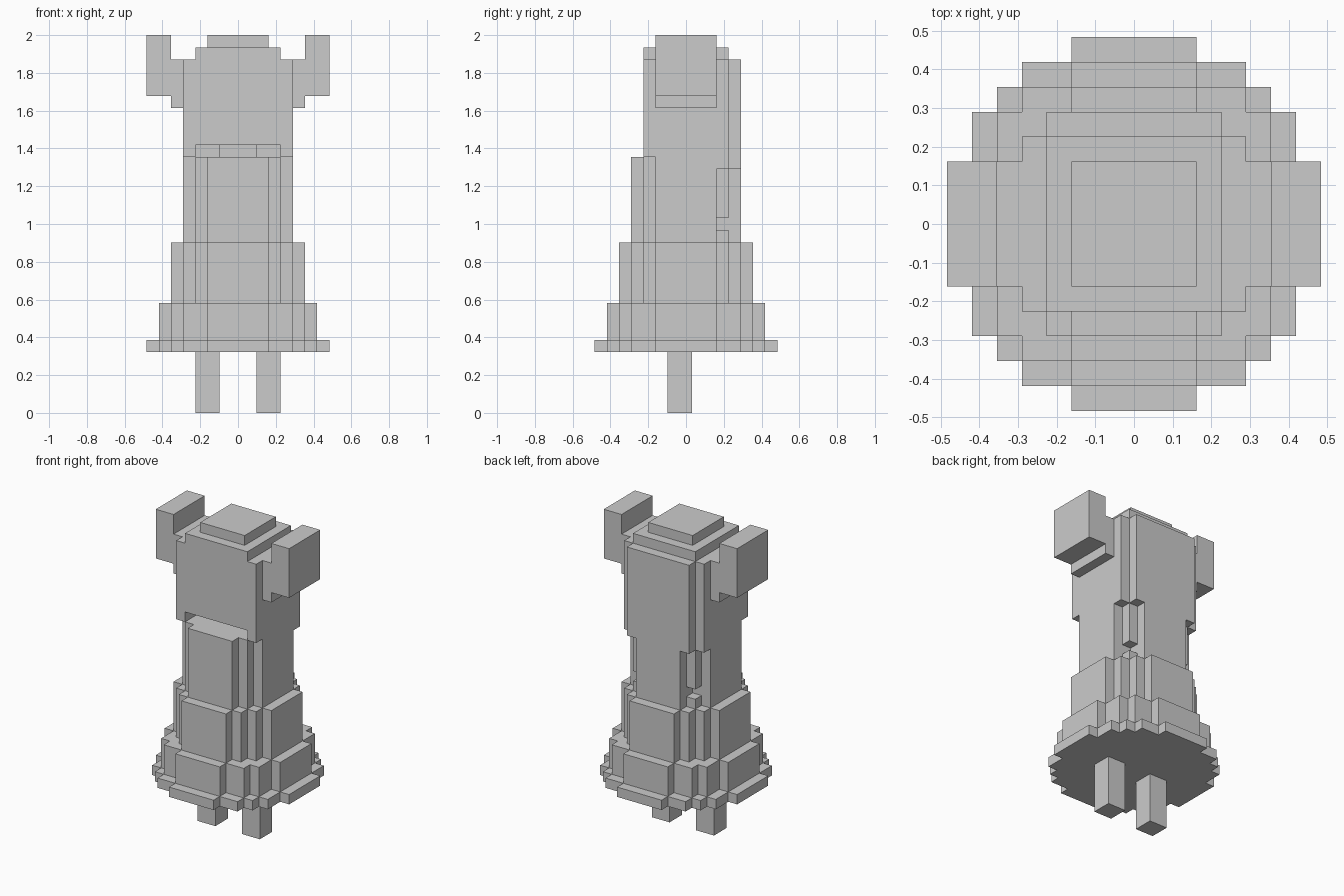
import bpy, bmesh

if "Cube" in bpy.data.objects:
    bpy.data.objects.remove(bpy.data.objects["Cube"])

U = 2 / 31  # one block


def stairs(corners):
    """Stepped quarter outline through convex corners (x, y), from the middle outwards."""
    pts = [corners[0]]
    for (px, py), (x, y) in zip(corners, corners[1:]):
        pts += [(px, y), (x, y)]
    return pts


def front(corners):
    return [(x, -y) for x, y in stairs(corners)]


def back(corners):
    return stairs(corners)[::-1]


def build(name, layers):
    """layers: (outline, z0, z1) in block units, each extruded upwards."""
    bm = bmesh.new()
    for outline, z0, z1 in layers:
        face = bm.faces.new([bm.verts.new((x * U, y * U, z0 * U)) for x, y in outline])
        ext = bmesh.ops.extrude_face_region(bm, geom=[face], use_keep_orig=True)
        top = [v for v in ext["geom"] if isinstance(v, bmesh.types.BMVert)]
        bmesh.ops.translate(bm, verts=top, vec=(0, 0, (z1 - z0) * U))
    bmesh.ops.recalc_face_normals(bm, faces=bm.faces)
    mesh = bpy.data.meshes.new(name)
    bm.to_mesh(mesh)
    bm.free()
    obj = bpy.data.objects.new(name, mesh)
    bpy.context.collection.objects.link(obj)
    return obj


def mirrored(front_half, back_half):
    half = front_half + back_half
    return half + [(-x, y) for x, y in reversed(half)]


def ring(corners):
    return mirrored(front(corners), back(corners))


def rect(x0, x1, y0, y1):
    return [(x0, y0), (x1, y0), (x1, y1), (x0, y1)]


# Flared skirt in three stepped discs
build("skirt_rim", [(ring([(2.5, 7.5), (4.5, 6.5), (5.5, 5.5), (6.5, 4.5), (7.5, 2.5)]), 5, 6)])
build("skirt_lower", [(ring([(2.5, 6.5), (4.5, 5.5), (5.5, 4.5), (6.5, 2.5)]), 6, 9)])
build("skirt_upper", [(ring([(2.5, 5.5), (3.5, 4.5), (4.5, 3.5), (5.5, 2.5)]), 9, 14)])

# Waist, with a one-block gap in the back corners
waist = [(2.5, 4.5), (3.5, 3.5), (4.5, 2.5)]
wide = [(3.5, 4.5), (4.5, 3.5)]
build("waist", [
    (ring(waist), 14, 15),
    (mirrored(front(waist), back([(2.5, 4.5), (4.5, 2.5)])), 15, 16),
    (ring(waist), 16, 20),
    (mirrored(front(waist), back(wide)), 20, 21),
])

# Head, with the mouth slot cut into its lowest layer
slot = [(1.5, -0.5), (1.5, -1.5), (3.5, -1.5), (3.5, -3.5), (4.5, -3.5)]
build("head", [
    (mirrored(slot, back(wide)), 21, 22),
    (mirrored([(4.5, -3.5)], back(wide)), 22, 29),
])
build("head_top", [
    (rect(-3.5, 3.5, -3.5, 3.5), 29, 30),
    (rect(-2.5, 2.5, -2.5, 2.5), 30, 31),
])

# Raised side pieces and legs
for side, s in (("left", -1), ("right", 1)):
    build(side + "_arm", [
        (rect(s * 4.5, s * 5.5, -2.5, 2.5), 25, 29),
        (rect(s * 5.5, s * 7.5, -2.5, 2.5), 26, 31),
    ])
    build(side + "_leg", [(rect(s * 1.5, s * 3.5, -1.5, 0.5), 0, 5)])
